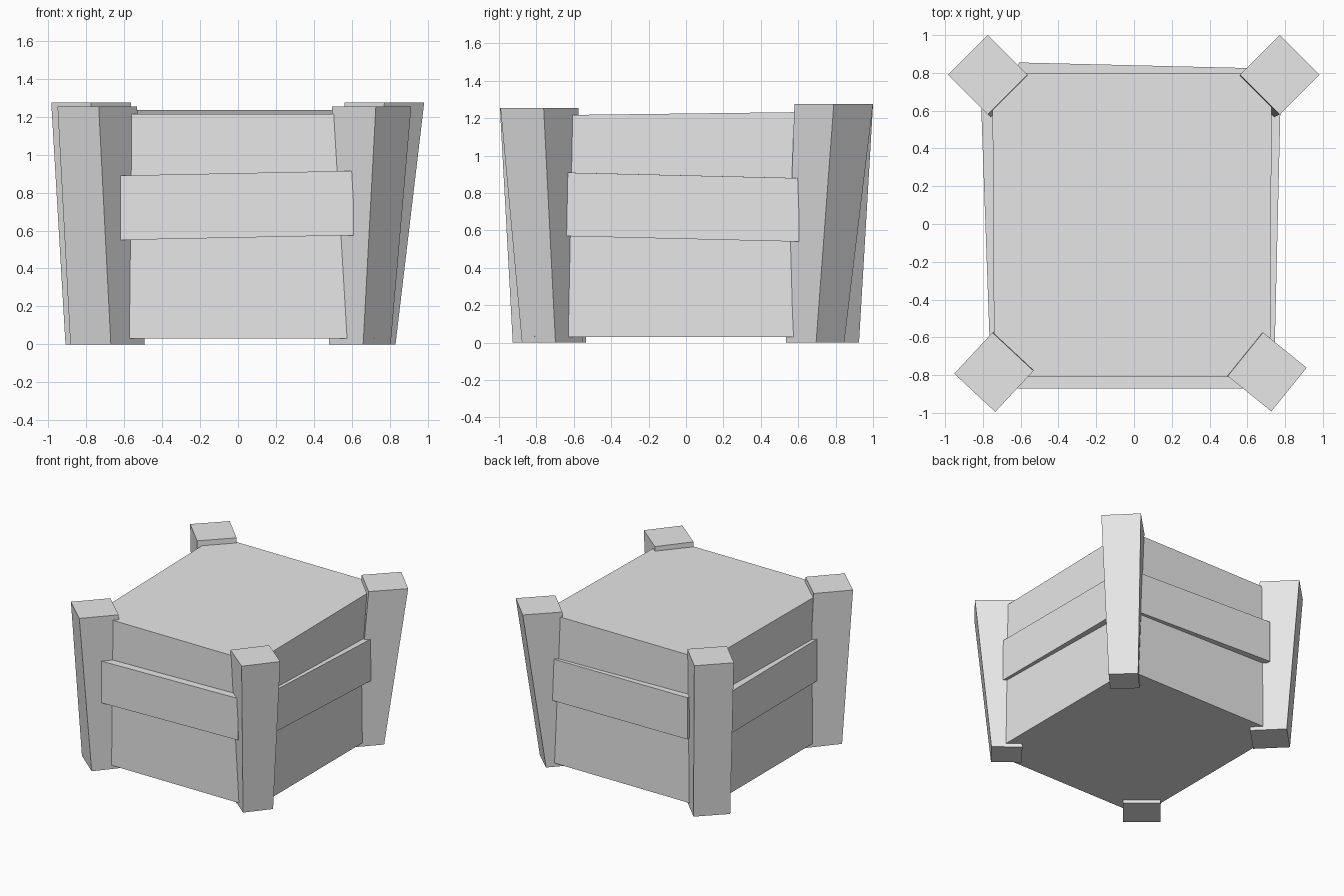
import bpy, math
from mathutils import Vector

cube = bpy.data.objects.get("Cube")
if cube:
    bpy.data.objects.remove(cube, do_unlink=True)

grey = bpy.data.materials.new("plain_grey")
grey.use_nodes = True
grey.diffuse_color = (0.8, 0.8, 0.8, 1)
grey.node_tree.nodes["Principled BSDF"].inputs["Base Color"].default_value = (0.8, 0.8, 0.8, 1)


def prism(name, bottom, top):
    """Closed six-sided solid between two counter-clockwise rings of four points."""
    mesh = bpy.data.meshes.new(name)
    sides = [(i, (i + 1) % 4, (i + 1) % 4 + 4, i + 4) for i in range(4)]
    mesh.from_pydata(bottom + top, [], [(3, 2, 1, 0), (4, 5, 6, 7)] + sides)
    mesh.materials.append(grey)
    obj = bpy.data.objects.new(name, mesh)
    bpy.context.collection.objects.link(obj)
    return obj


def diamond(x, y, z, radius, turn):
    """Square ring standing on its corner, turned by a few degrees."""
    ring = []
    for i in range(4):
        a = math.radians(turn + 90 * i)
        ring.append((x + radius * math.cos(a), y + radius * math.sin(a), z))
    return ring


def post(name, foot, head):
    prism(name, diamond(*foot), diamond(*head))


def plank(name, start, end, height=0.34, depth=0.12):
    """Slanted board; start and end are lower outer corners, left to right from outside."""
    a, b = Vector(start), Vector(end)
    along = b - a
    inward = Vector((-along.y, along.x, 0)).normalized() * depth
    up = Vector((0, 0, height))
    low = [a, b, b + inward, a + inward]
    prism(name, [tuple(p) for p in low], [tuple(p + up) for p in low])


# Crate body with a slightly sloping lid
L, R, F, B = -0.74, 0.72, -0.81, 0.80
prism("crate_body",
      [(L, F, 0.03), (R, F, 0.03), (R, B, 0.03), (L, B, 0.03)],
      [(L, F, 1.215), (R, F, 1.215), (R + 0.01, B, 1.235), (L - 0.01, B, 1.235)])

# Corner posts, leaning outwards
post("front_right_post", (-0.688, -0.73, 0, 0.197, 5), (-0.742, -0.785, 1.255, 0.21, 2))
post("front_left_post", (0.643, -0.715, 0, 0.163, 6), (0.705, -0.783, 1.255, 0.21, 6))
post("back_left_post", (0.675, 0.69, 0, 0.156, 2), (0.772, 0.79, 1.275, 0.21, 0))
post("back_right_post", (-0.715, 0.73, 0, 0.195, 0), (-0.775, 0.79, 1.275, 0.21, 0))

# Crooked boards across the four sides
plank("front_plank", (-0.625, -0.872, 0.55), (0.61, -0.872, 0.575))
plank("left_plank", (0.745, -0.655, 0.57), (0.775, 0.605, 0.54))
plank("back_plank", (0.625, 0.825, 0.55), (-0.61, 0.855, 0.575))
plank("right_plank", (-0.81, 0.65, 0.57), (-0.765, -0.605, 0.54))
